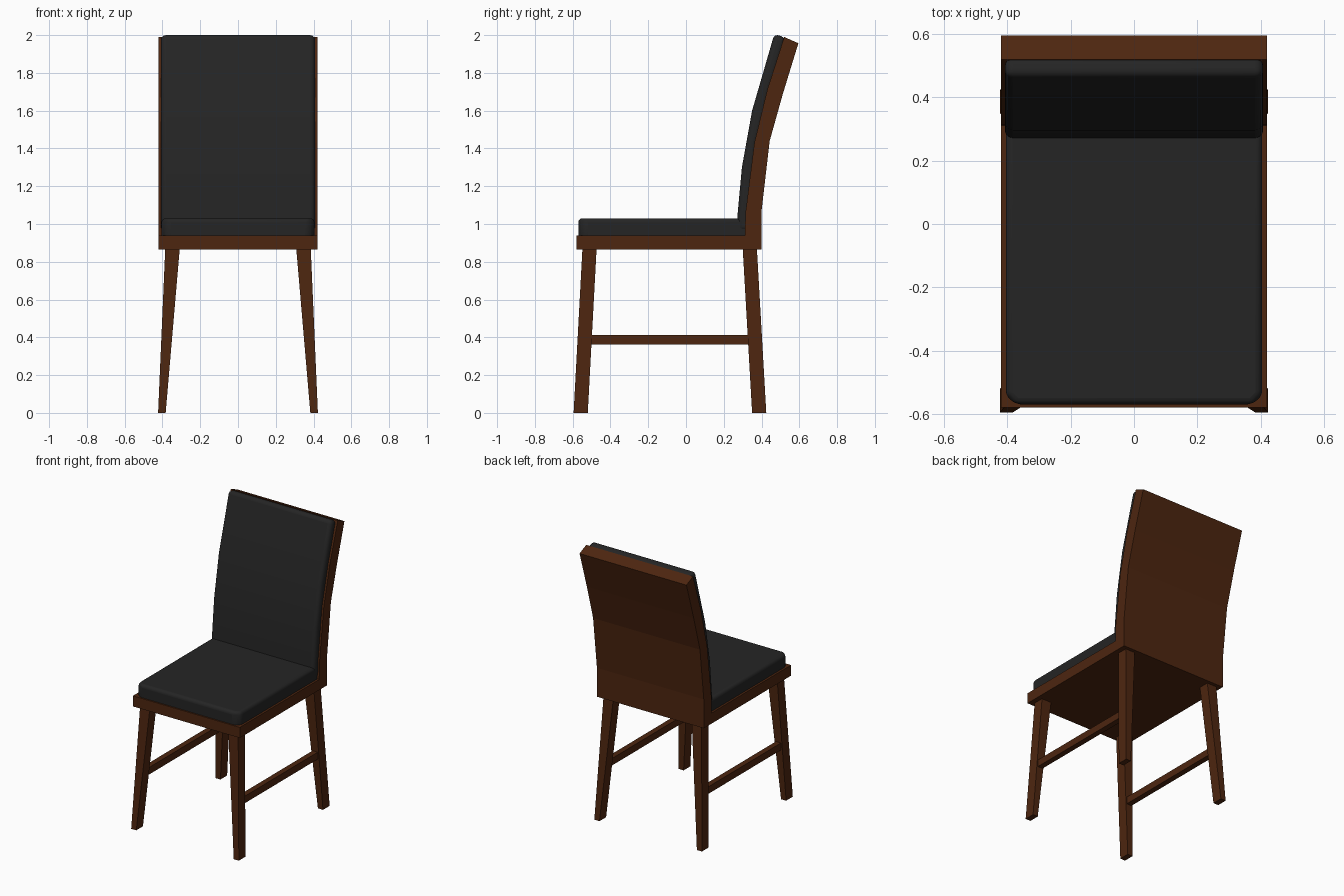
import bpy, bmesh

cube = bpy.data.objects.get("Cube")
if cube:
    bpy.data.objects.remove(cube, do_unlink=True)


def material(name, color):
    m = bpy.data.materials.new(name)
    m.use_nodes = True
    m.diffuse_color = color
    m.node_tree.nodes["Principled BSDF"].inputs["Base Color"].default_value = color
    return m


wood = material("brown wood", (0.075, 0.019, 0.005, 1))
leather = material("black leather", (0.018, 0.018, 0.018, 1))


def loft(name, start, end, mat):
    """Solid between two matching outlines."""
    bm = bmesh.new()
    a = [bm.verts.new(p) for p in start]
    b = [bm.verts.new(p) for p in end]
    bm.faces.new(a)
    bm.faces.new(b)
    for i in range(len(a)):
        j = (i + 1) % len(a)
        bm.faces.new((a[i], a[j], b[j], b[i]))
    bmesh.ops.recalc_face_normals(bm, faces=bm.faces)
    mesh = bpy.data.meshes.new(name)
    bm.to_mesh(mesh)
    bm.free()
    mesh.materials.append(mat)
    obj = bpy.data.objects.new(name, mesh)
    bpy.context.collection.objects.link(obj)
    return obj


def rect(x0, x1, y0, y1, z):
    return [(x0, y0, z), (x1, y0, z), (x1, y1, z), (x0, y1, z)]


def side_prism(name, half_width, profile, mat):
    return loft(name, [(-half_width, y, z) for y, z in profile],
                [(half_width, y, z) for y, z in profile], mat)


def cushion(obj, width):
    """Round the edges of a padded part and shade it smooth."""
    bevel = obj.modifiers.new("rounded edges", "BEVEL")
    bevel.width = width
    bevel.segments = 4
    bevel.limit_method = "ANGLE"
    bevel.angle_limit = 0.7
    bpy.ops.object.select_all(action="DESELECT")
    obj.select_set(True)
    bpy.context.view_layer.objects.active = obj
    bpy.ops.object.shade_smooth_by_angle(angle=0.7)


# Seat frame and its pad, with clipped front corners
loft("seat_frame", rect(-0.42, 0.42, -0.58, 0.40, 0.865),
     rect(-0.42, 0.42, -0.58, 0.40, 0.94), wood)


def pad_outline(z):
    w, front, back, c = 0.405, -0.57, 0.33, 0.03
    return [(-w, back, z), (-w, front + c, z), (-w + c, front, z),
            (w - c, front, z), (w, front + c, z), (w, back, z)]


cushion(loft("seat_cushion", pad_outline(0.90), pad_outline(1.03), leather), 0.04)

# Curved backrest: wooden shell and padded front
shell_front = [(0.31, 0.88), (0.315, 1.06), (0.362, 1.43), (0.43, 1.71), (0.52, 1.99)]
shell_back = [(0.595, 1.957), (0.513, 1.69), (0.443, 1.44), (0.40, 1.07), (0.40, 0.865)]
side_prism("backrest_shell", 0.42, shell_front + shell_back, wood)
pad_front = [(0.27, 0.96), (0.272, 1.04), (0.296, 1.3), (0.35, 1.6), (0.408, 1.8), (0.468, 2.007)]
pad_back = [(0.53, 1.985), (0.45, 1.71), (0.38, 1.43), (0.34, 1.06), (0.34, 0.96)]
cushion(side_prism("backrest_cushion", 0.408, pad_front + pad_back, leather), 0.026)

# Splayed tapered legs and side stretchers
for side, s in (("left", 1), ("right", -1)):
    for end, foot, top in (("front", -0.595, -0.548), ("back", 0.35, 0.30)):
        loft(f"{end}_{side}_leg",
             rect(s * 0.383, s * 0.423, foot, foot + 0.075, 0),
             rect(s * 0.308, s * 0.385, top, top + 0.075, 0.875), wood)
    loft(f"{side}_stretcher", rect(s * 0.358, s * 0.398, -0.53, 0.36, 0.362),
         rect(s * 0.358, s * 0.398, -0.53, 0.36, 0.412), wood)
